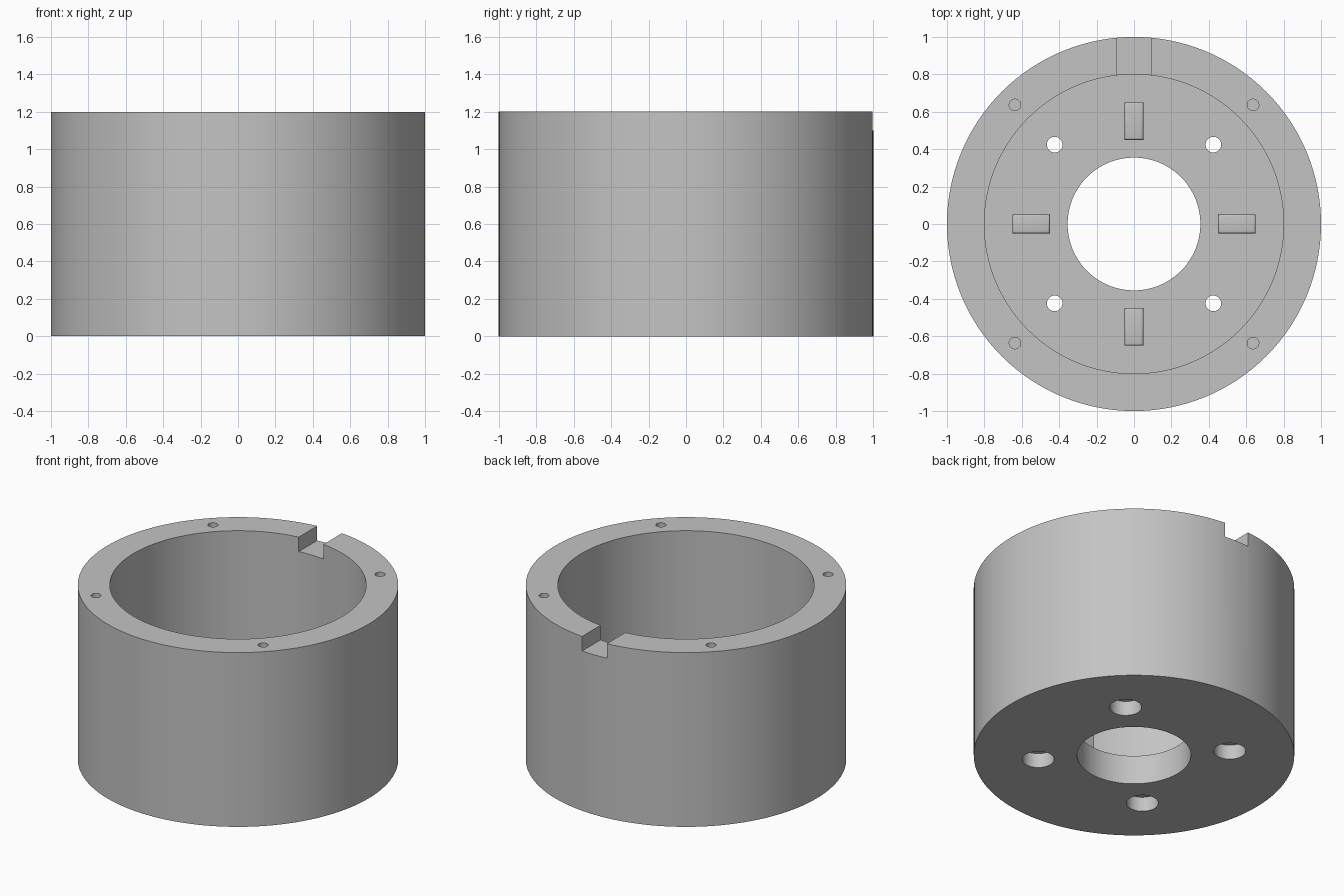
import bpy, bmesh
from math import pi, cos, sin, radians
from mathutils import Matrix

cube = bpy.data.objects.get("Cube")
if cube:
    bpy.data.objects.remove(cube, do_unlink=True)

# Main dimensions
HEIGHT, FLOOR = 1.2, 0.2
OUTER, INNER, BORE = 1.0, 0.8, 0.355

grey = bpy.data.materials.new("light grey")
grey.use_nodes = True
colour = (0.55, 0.55, 0.55, 1)
grey.diffuse_color = colour
grey.node_tree.nodes["Principled BSDF"].inputs["Base Color"].default_value = colour


def make_object(name, bm):
    bmesh.ops.recalc_face_normals(bm, faces=bm.faces)
    mesh = bpy.data.meshes.new(name)
    bm.to_mesh(mesh)
    bm.free()
    mesh.materials.append(grey)
    obj = bpy.data.objects.new(name, mesh)
    bpy.context.collection.objects.link(obj)
    return obj


def lathe(name, profile, steps=128):
    """Turn a closed (radius, height) outline around the z axis."""
    bm = bmesh.new()
    rings = [[bm.verts.new((r * cos(2 * pi * i / steps), r * sin(2 * pi * i / steps), z))
              for i in range(steps)] for r, z in profile]
    for a, b in zip(rings, rings[1:] + rings[:1]):
        for i in range(steps):
            j = (i + 1) % steps
            bm.faces.new((a[i], a[j], b[j], b[i]))
    return make_object(name, bm)


def box(bm, x0, x1, y0, y1, z0, z1):
    size = Matrix.Diagonal((x1 - x0, y1 - y0, z1 - z0, 1))
    place = Matrix.Translation(((x0 + x1) / 2, (y0 + y1) / 2, (z0 + z1) / 2))
    return bmesh.ops.create_cube(bm, size=1, matrix=place @ size)["verts"]


def drill(bm, radius, ring, z0, z1):
    """Four cylinders on the diagonals of a bolt circle."""
    for k in range(4):
        place = (Matrix.Rotation(radians(45 + 90 * k), 4, 'Z')
                 @ Matrix.Translation((ring, 0, (z0 + z1) / 2)))
        bmesh.ops.create_cone(bm, cap_ends=True, segments=32, radius1=radius,
                              radius2=radius, depth=z1 - z0, matrix=place)


def cut(target, bm):
    cutter = make_object("cutter", bm)
    cutter.hide_render = True
    mod = target.modifiers.new("cut", 'BOOLEAN')
    mod.operation, mod.solver, mod.object = 'DIFFERENCE', 'EXACT', cutter
    bpy.context.view_layer.objects.active = target
    bpy.ops.object.modifier_apply(modifier=mod.name)
    bpy.data.objects.remove(cutter, do_unlink=True)


# Cup-shaped housing with a bored floor
housing = lathe("housing", [(BORE, 0), (OUTER, 0), (OUTER, HEIGHT),
                            (INNER, HEIGHT), (INNER, FLOOR), (BORE, FLOOR)])

# Through holes in the floor, screw holes in the rim, and the rim notch
bm = bmesh.new()
drill(bm, 0.042, 0.6, -0.1, FLOOR + 0.1)
drill(bm, 0.031, 0.9, HEIGHT - 0.2, HEIGHT + 0.1)
box(bm, -0.094, 0.094, 0.6, 1.2, HEIGHT - 0.1, HEIGHT + 0.1)
cut(housing, bm)

# Counterbores underneath
bm = bmesh.new()
drill(bm, 0.1, 0.6, -0.1, 0.1)
cut(housing, bm)

# Four standing locating tabs with softened top edges
bm = bmesh.new()
box(bm, 0.45, 0.65, -0.05, 0.05, FLOOR - 0.01, 0.4)
top_edges = [e for e in bm.edges if all(v.co.z > 0.3 for v in e.verts)]
bmesh.ops.bevel(bm, geom=top_edges, offset=0.012, segments=3, profile=0.5, affect='EDGES')
tab = make_object("locating_tab", bm)
tabs = [tab]
for k in range(1, 4):
    copy = bpy.data.objects.new("locating_tab", tab.data)
    copy.rotation_euler.z = k * pi / 2
    bpy.context.collection.objects.link(copy)
    tabs.append(copy)

# Smooth round walls, sharp rims
bpy.ops.object.select_all(action='DESELECT')
for obj in (housing, tab):
    obj.select_set(True)
bpy.context.view_layer.objects.active = housing
bpy.ops.object.shade_smooth_by_angle(angle=radians(35))
